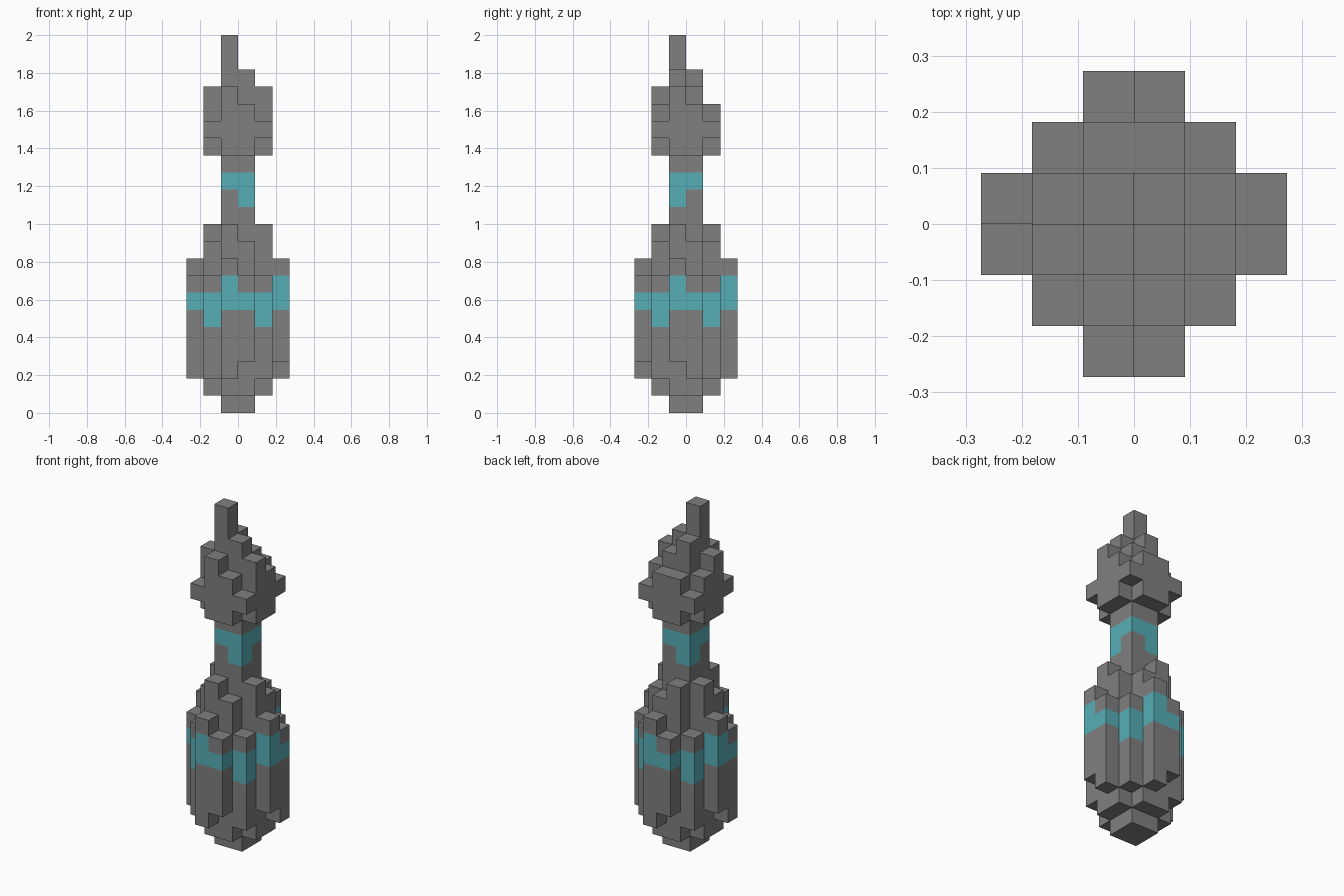
import bpy
import bmesh
from mathutils import Vector

cube = bpy.data.objects.get("Cube")
if cube:
    bpy.data.objects.remove(cube, do_unlink=True)

U = 1 / 11  # edge of one block


def material(name, color):
    mat = bpy.data.materials.new(name)
    mat.use_nodes = True
    mat.diffuse_color = (*color, 1)
    mat.node_tree.nodes["Principled BSDF"].inputs["Base Color"].default_value = (*color, 1)
    return mat


MATERIALS = [material("stone_grey", (0.214, 0.214, 0.214)),
             material("teal_band", (0.093, 0.429, 0.470))]


def quarter_turns(i, j):
    """The four columns reached by turning column (i, j) about the z axis."""
    for _ in range(4):
        yield i, j
        i, j = -1 - j, i


def fill(cells, column, bottom, top, teal=()):
    for k in range(bottom, top):
        cells[(*column, k)] = int(k in teal)


CORE = list(quarter_turns(0, 0))

# Bulb: core, inner ring, corner columns and outer arms
bulb = {}
for col in CORE:
    fill(bulb, col, 0, 11)
for col in quarter_turns(-1, -2):
    fill(bulb, col, 1, 10 if col == (0, 1) else 11)
for col in quarter_turns(0, -2):
    fill(bulb, col, 1, 11 if col == (-1, 1) else 10)
for col in quarter_turns(1, -2):
    fill(bulb, col, 2, 8, teal=(5, 6))
for start, top, teal in (((-1, -3), 9, (6, 7)), ((0, -3), 8, (6,))):
    for i, j in quarter_turns(*start):
        same_side = (i < 0) == (j < 0)
        fill(bulb, (i, j), 2 if same_side else 3, top, teal)

# Neck: square shaft with a stepped band
neck = {}
for i, j in CORE:
    fill(neck, (i, j), 11, 15, teal=(13,) if i == j else (12, 13))

# Head: core, ring of uneven heights and a collar of corner blocks
head = {}
for col in CORE:
    fill(head, col, 15, 19 if col == (0, 0) else 20)
for start in ((-1, -2), (0, -2)):
    for col in quarter_turns(*start):
        tall = col in ((-1, -2), (1, -1), (-2, -1))
        fill(head, col, 15, 19 if tall else 18)
for col in quarter_turns(1, -2):
    fill(head, col, 16, 17)

# Spire: two blocks on one core column
spire = {}
fill(spire, (-1, -1), 20, 22)

PARTS = {"bulb": bulb, "neck": neck, "head": head, "spire": spire}
occupied = set().union(*PARTS.values())


def build(name, cells):
    """Mesh of the outer faces of a set of blocks."""
    bm = bmesh.new()
    for cell, index in cells.items():
        center = Vector(cell) + Vector((0.5, 0.5, 0.5))
        for axis in range(3):
            for sign in (-1, 1):
                normal = Vector((0, 0, 0))
                normal[axis] = sign
                if tuple(int(c + n) for c, n in zip(cell, normal)) in occupied:
                    continue
                a = Vector((0, 0, 0))
                a[(axis + 1) % 3] = 0.5
                b = normal.cross(a)
                loop = (-a - b, a - b, a + b, b - a)
                mid = center + normal * 0.5
                face = bm.faces.new([bm.verts.new((mid + p) * U) for p in loop])
                face.material_index = index
    bmesh.ops.remove_doubles(bm, verts=bm.verts, dist=U / 100)
    mesh = bpy.data.meshes.new(name)
    bm.to_mesh(mesh)
    bm.free()
    for mat in MATERIALS:
        mesh.materials.append(mat)
    bpy.context.collection.objects.link(bpy.data.objects.new(name, mesh))


for part, cells in PARTS.items():
    build(part, cells)
